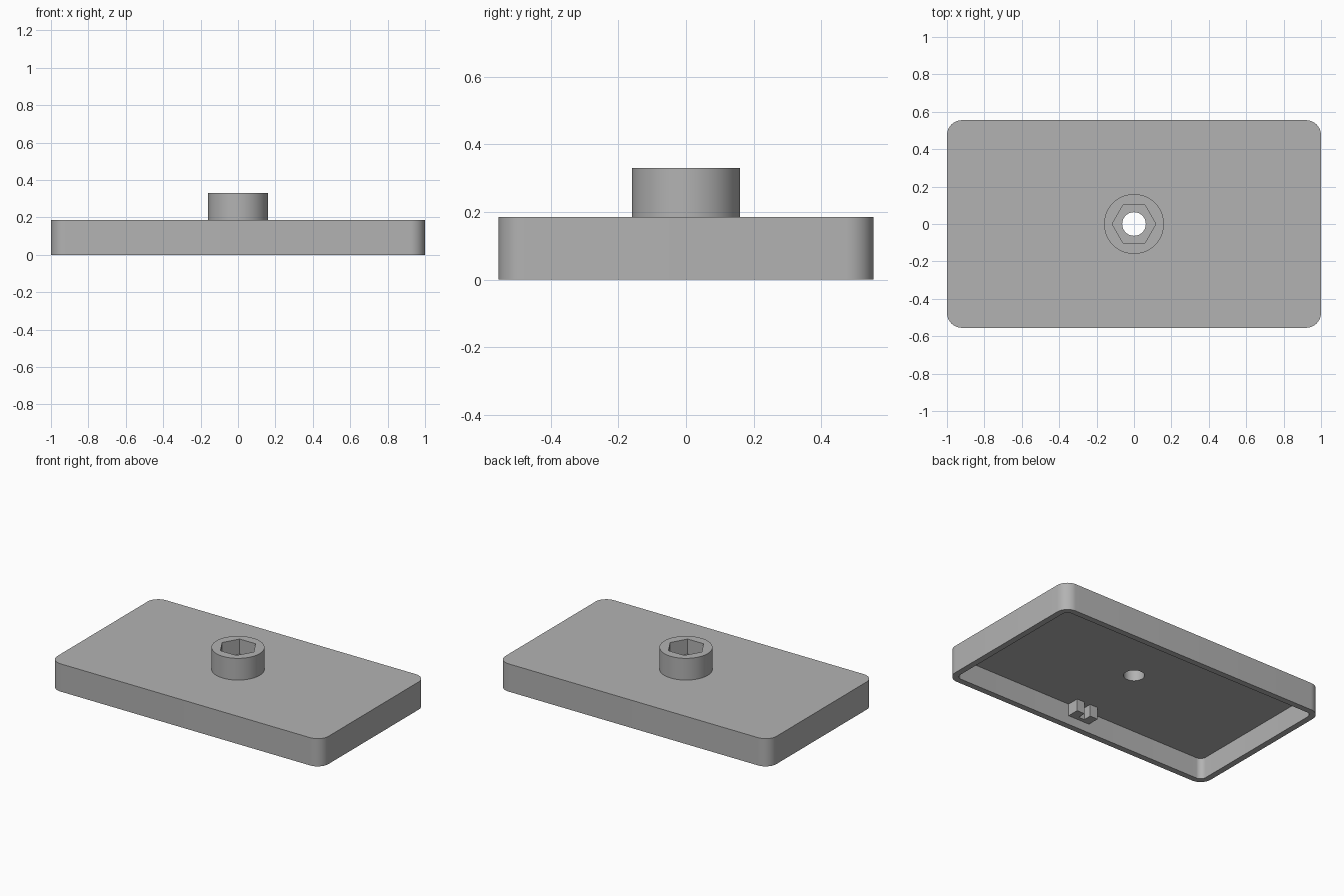
import bpy, bmesh
from math import cos, sin, pi, radians

if "Cube" in bpy.data.objects:
    bpy.data.objects.remove(bpy.data.objects["Cube"])

grey = bpy.data.materials.new("plain_grey")
grey.use_nodes = True
colour = (0.45, 0.45, 0.45, 1)
grey.diffuse_color = colour
grey.node_tree.nodes["Principled BSDF"].inputs["Base Color"].default_value = colour


def prism(name, outline, z0, z1):
    """Extrude a flat outline between two heights."""
    bm = bmesh.new()
    face = bm.faces.new([bm.verts.new((x, y, z0)) for x, y in outline])
    top = bmesh.ops.extrude_face_region(bm, geom=[face])["geom"]
    for v in top:
        if isinstance(v, bmesh.types.BMVert):
            v.co.z = z1
    bmesh.ops.recalc_face_normals(bm, faces=bm.faces)
    mesh = bpy.data.meshes.new(name)
    bm.to_mesh(mesh)
    bm.free()
    mesh.materials.append(grey)
    obj = bpy.data.objects.new(name, mesh)
    bpy.context.collection.objects.link(obj)
    return obj


def ring(radius, sides):
    return [(radius * cos(2 * pi * i / sides), radius * sin(2 * pi * i / sides))
            for i in range(sides)]


def rounded(hx, hy, r, steps=12):
    centres = [(hx - r, hy - r), (r - hx, hy - r), (r - hx, r - hy), (hx - r, r - hy)]
    return [(cx + r * cos(pi / 2 * (q + i / steps)), cy + r * sin(pi / 2 * (q + i / steps)))
            for q, (cx, cy) in enumerate(centres) for i in range(steps + 1)]


def box(x0, x1, y0, y1):
    return [(x0, y0), (x1, y0), (x1, y1), (x0, y1)]


def boolean(target, tool, operation):
    """Apply a boolean and discard the tool."""
    mod = target.modifiers.new(operation, "BOOLEAN")
    mod.operation, mod.solver, mod.object = operation, "EXACT", tool
    bpy.context.view_layer.objects.active = target
    bpy.ops.object.modifier_apply(modifier=mod.name)
    bpy.data.objects.remove(tool)


# Shell: rounded lid, hollow underneath
height, ceiling, wall = 0.185, 0.14, 0.04
lid = prism("lid", rounded(1, 0.555, 0.08), 0, height)
boolean(lid, prism("cavity", rounded(1 - wall, 0.555 - wall, 0.04), -0.1, ceiling), "DIFFERENCE")

# Round boss with hexagonal socket and through hole
boolean(lid, prism("boss", ring(0.16, 64), 0.16, 0.33), "UNION")
boolean(lid, prism("socket", ring(0.117, 6), 0.23, 0.4), "DIFFERENCE")
boolean(lid, prism("bore", ring(0.063, 48), -0.1, 0.4), "DIFFERENCE")

# Slotted catch under the ceiling, beside the front wall
catch = prism("catch", box(-0.08, 0.08, -0.52, -0.435), 0.06, 0.145)
boolean(catch, prism("slot", box(-0.022, 0.022, -0.49, -0.4), 0, 0.2), "DIFFERENCE")

# Smooth the curved sides, keep edges sharp
bpy.ops.object.select_all(action="DESELECT")
for obj in (lid, catch):
    obj.select_set(True)
bpy.context.view_layer.objects.active = lid
bpy.ops.object.shade_smooth_by_angle(angle=radians(30))
